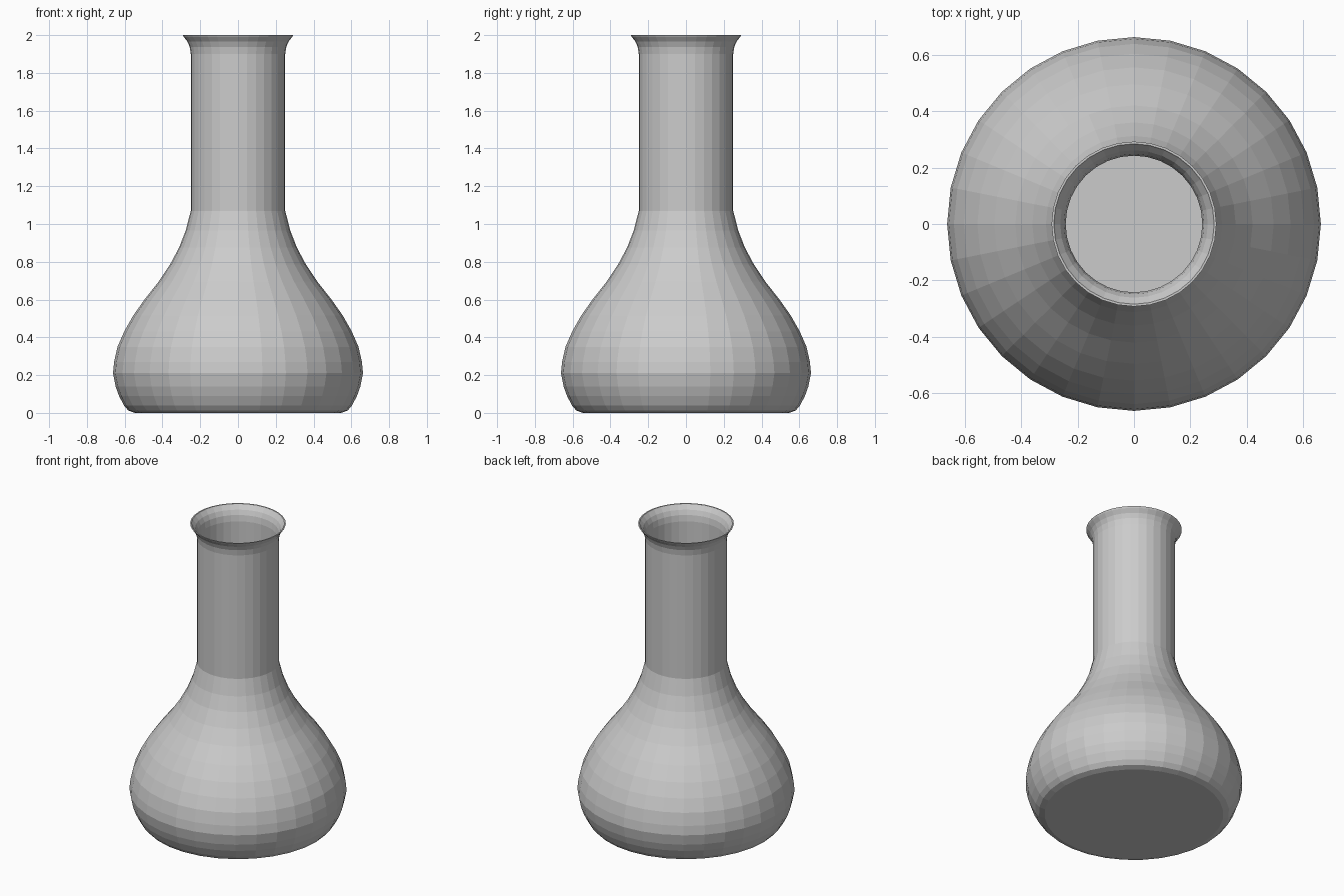
import bpy, bmesh, math
from mathutils import Vector

if "Cube" in bpy.data.objects:
    bpy.data.objects.remove(bpy.data.objects["Cube"])

SIDES = 32
WALL = 0.008

# outer profile (radius, height) from base edge to rim
outer = [(0.545, 0.0), (0.58, 0.012), (0.603, 0.038), (0.63, 0.09), (0.648, 0.14),
         (0.662, 0.21), (0.656, 0.27), (0.638, 0.35), (0.603, 0.43), (0.555, 0.515),
         (0.495, 0.60), (0.42, 0.695), (0.36, 0.785), (0.312, 0.875), (0.277, 0.965),
         (0.25, 1.07), (0.25, 1.90), (0.256, 1.938), (0.268, 1.966), (0.287, 1.99),
         (0.292, 2.0)]


def inset(profile, d):
    """Offset the profile towards the axis side."""
    result = []
    for i, p in enumerate(profile):
        a = Vector(profile[max(i - 1, 0)])
        b = Vector(profile[min(i + 1, len(profile) - 1)])
        t = (b - a).normalized()
        result.append((p[0] - t.y * d, p[1] + t.x * d))
    result[0] = (profile[0][0], d)
    result[-1] = (profile[-1][0] - d, 2.0)
    return result


# closed wall: up the outside, over the rim, down the inside
profile = outer + inset(outer, WALL)[::-1]

bm = bmesh.new()
rings = []
for r, z in profile:
    rings.append([bm.verts.new((r * math.cos(2 * math.pi * k / SIDES),
                                r * math.sin(2 * math.pi * k / SIDES), z))
                  for k in range(SIDES)])
for a, b in zip(rings, rings[1:]):
    for k in range(SIDES):
        n = (k + 1) % SIDES
        bm.faces.new((a[k], a[n], b[n], b[k]))
bm.faces.new(rings[0][::-1])   # underside
bm.faces.new(rings[-1])        # inner floor
bmesh.ops.recalc_face_normals(bm, faces=bm.faces)

mesh = bpy.data.meshes.new("flask")
bm.to_mesh(mesh)
bm.free()

# single light grey, flat faces
mat = bpy.data.materials.new("light grey")
mat.diffuse_color = (0.6, 0.6, 0.6, 1)
mat.use_nodes = True
mat.node_tree.nodes["Principled BSDF"].inputs["Base Color"].default_value = mat.diffuse_color
mesh.materials.append(mat)
bpy.context.collection.objects.link(bpy.data.objects.new("flask", mesh))
